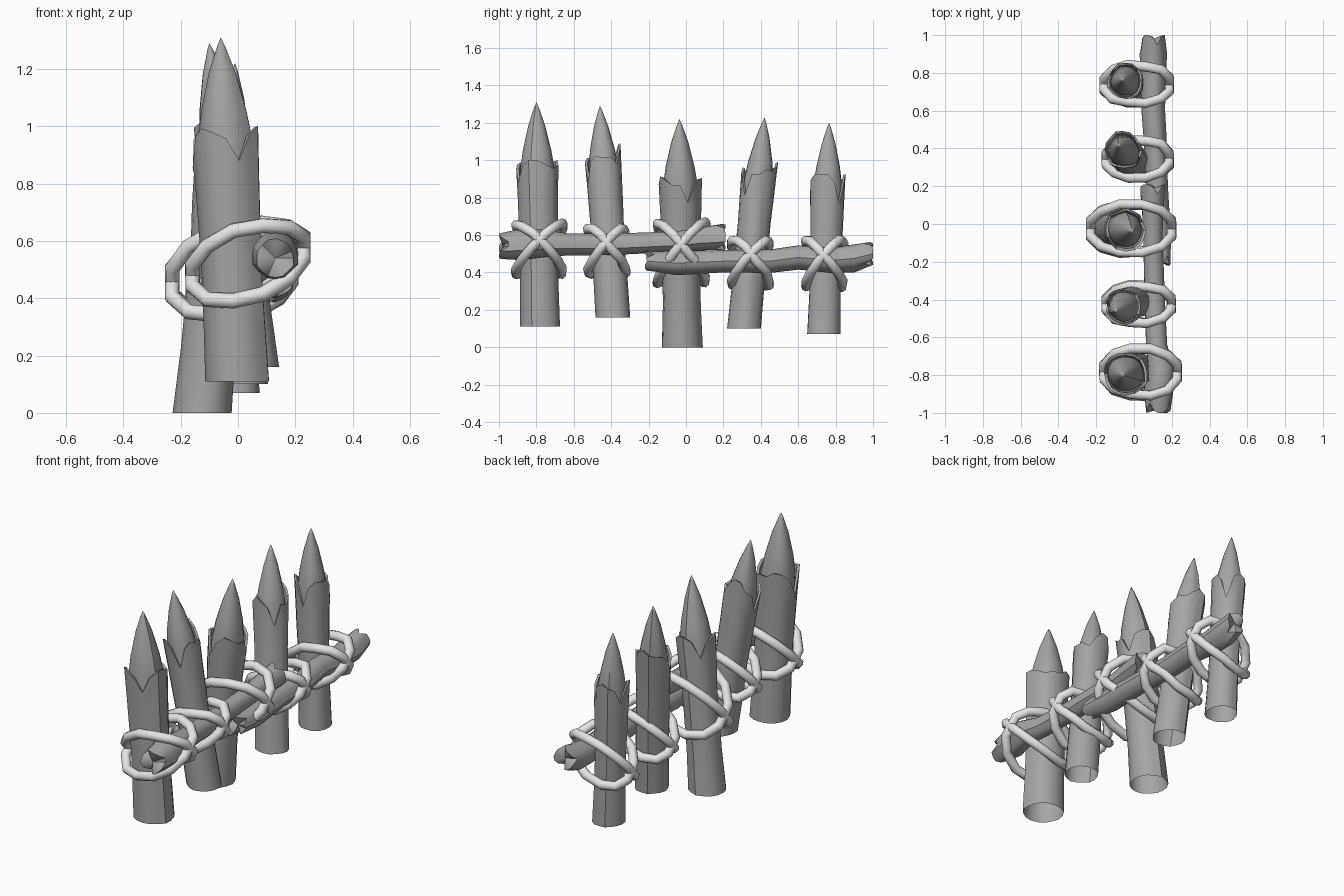
import bpy, bmesh, math, random
from mathutils import Vector

cube = bpy.data.objects.get("Cube")
if cube:
    bpy.data.objects.remove(cube)
random.seed(4)
SIDES = 16


def material(name, value):
    m = bpy.data.materials.new(name)
    m.use_nodes = True
    colour = (value, value, value, 1)
    m.diffuse_color = colour
    m.node_tree.nodes["Principled BSDF"].inputs["Base Color"].default_value = colour
    return m


wood = material("grey wood", 0.38)
rope = material("pale rope", 0.78)


def loft(bm, rings, start_tip, end_tip):
    """Skin a list of closed rings; fan an end to its tip, or leave it open."""
    loops = [[bm.verts.new(p) for p in ring] for ring in rings]
    for low, high in zip(loops, loops[1:]):
        for i in range(SIDES):
            j = (i + 1) % SIDES
            bm.faces.new((low[i], low[j], high[j], high[i]))
    for loop, tip, turn in ((loops[0], start_tip, -1), (loops[-1], end_tip, 1)):
        if tip:
            point = bm.verts.new(tip)
            for i in range(SIDES):
                bm.faces.new((loop[i], loop[(i + 1) % SIDES], point)[::turn])


def finish(bm, name):
    mesh = bpy.data.meshes.new(name)
    bm.to_mesh(mesh)
    bm.free()
    mesh.materials.append(wood)
    ob = bpy.data.objects.new(name, mesh)
    bpy.context.collection.objects.link(ob)
    bpy.ops.object.select_all(action="DESELECT")
    ob.select_set(True)
    bpy.context.view_layer.objects.active = ob
    bpy.ops.object.shade_smooth_by_angle(angle=math.radians(38))


def lumps(amount):
    """Radius factor per side, giving a hewn outline."""
    return [1 + random.uniform(-amount, amount) for _ in range(SIDES)]


def tongues():
    """Height offset per side of a torn bark edge."""
    pattern = [-1.3, 0.2, 0.6, 0.5, 0.1]
    shift = random.randrange(5)
    return [pattern[(i + shift) % 5] * random.uniform(0.05, 0.09) for i in range(SIDES)]


def stake(name, base, tip, radius, shoulder, splinter):
    base, tip = Vector(base), Vector(tip)
    height = tip.z - base.z
    outline = lumps(0.05)

    def ring(z, scale, jag=None):
        points = []
        for i in range(SIDES):
            a = math.tau * i / SIDES
            h = z + (jag[i] if jag else 0)
            c = base.lerp(tip, (h - base.z) / height)
            r = radius * scale * outline[i]
            points.append(c + Vector((math.cos(a) * r, math.sin(a) * r, 0)))
        return points

    # Bark sleeve, open below, with a torn upper edge and one taller splinter
    jag = tongues()
    for k in (3, 4, 5):
        jag[k] = max(jag[k], 0.02) + splinter * (1 if k == 4 else 0.6)
    bm = bmesh.new()
    body = [ring(base.z, 1.03)]
    for f in (0.3, 0.55, 0.8):
        body.append(ring(base.z + (shoulder - 0.1 - base.z) * f, random.uniform(0.95, 1.02)))
    body += [ring(shoulder - 0.13, 1.04), ring(shoulder, 1.09, jag),
             ring(shoulder - 0.005, 0.95, jag), ring(shoulder - 0.14, 0.8)]
    loft(bm, body, None, None)
    # Sharpened core
    low = shoulder - 0.15
    span = tip.z - low
    core = [ring(low + span * f, s)
            for f, s in ((0, 0.88), (0.3, 0.88), (0.5, 0.73), (0.76, 0.43), (0.94, 0.13))]
    loft(bm, core, None, tip)
    finish(bm, name)


def rail(name, stations):
    """Rough log along y; stations are (y, x, z, radius)."""
    outline = lumps(0.05)
    rings = []
    for n, (y, x, z, r) in enumerate(stations):
        end = -1 if n == 0 else 1 if n == len(stations) - 1 else 0
        jag = tongues()
        rings.append([Vector((x + math.cos(math.tau * i / SIDES) * r * outline[i],
                              y + end * max(-0.04, min(jag[i], 0.025)) * 0.8,
                              z - math.sin(math.tau * i / SIDES) * r * outline[i]))
                      for i in range(SIDES)])
    tips = [Vector((x, y, z)) for y, x, z, r in (stations[0], stations[-1])]
    bm = bmesh.new()
    loft(bm, rings, *tips)
    finish(bm, name)


def lashing(name, centre, half_x, half_y, half_z):
    """Two rope loops crossing around a stake and the rail, higher on the rail side."""
    for label, side in (("rising", 1), ("falling", -1)):
        curve = bpy.data.curves.new(name + "_" + label, "CURVE")
        curve.dimensions = "3D"
        curve.bevel_depth = 0.027
        curve.bevel_resolution = 2
        count = 12
        spline = curve.splines.new("POLY")
        spline.points.add(count - 1)
        spline.use_cyclic_u = True
        for i, p in enumerate(spline.points):
            a = math.tau * (i + 0.5) / count
            c, s = math.cos(a), math.sin(a)
            s = math.copysign(abs(s) ** 0.85, s)
            wob = random.uniform(-0.006, 0.006)
            p.co = (centre[0] + half_x * c, centre[1] + half_y * s + wob,
                    centre[2] + side * half_z * s + 0.05 * c + wob, 1)
        spline.use_smooth = True
        curve.materials.append(rope)
        ob = bpy.data.objects.new(name + "_" + label, curve)
        bpy.context.collection.objects.link(ob)


# Stakes: base, tip, radius, bark height, splinter height
stake("stake_1", (0.0, -0.78, 0.11), (-0.06, -0.8, 1.31), 0.108, 0.95, 0.0)
stake("stake_2", (0.05, -0.39, 0.16), (-0.1, -0.46, 1.29), 0.09, 0.98, 0.09)
stake("stake_3", (-0.125, -0.02, 0.0), (-0.01, -0.035, 1.22), 0.102, 0.86, 0.0)
stake("stake_4", (0.01, 0.31, 0.1), (-0.08, 0.42, 1.23), 0.09, 0.91, 0.06)
stake("stake_5", (-0.01, 0.735, 0.07), (-0.06, 0.765, 1.2), 0.087, 0.88, 0.0)

# Overlapping cross rails
rail("front_rail", [(-0.98, 0.13, 0.54, 0.066), (-0.88, 0.13, 0.55, 0.082),
                    (-0.76, 0.145, 0.555, 0.072), (-0.64, 0.12, 0.55, 0.058),
                    (-0.4, 0.11, 0.55, 0.056), (-0.05, 0.1, 0.565, 0.053),
                    (0.08, 0.1, 0.58, 0.06), (0.19, 0.1, 0.59, 0.068)])
rail("back_rail", [(-0.2, 0.14, 0.46, 0.052), (-0.05, 0.13, 0.45, 0.062),
                   (0.2, 0.12, 0.46, 0.057), (0.45, 0.11, 0.46, 0.06),
                   (0.6, 0.1, 0.48, 0.062), (0.78, 0.1, 0.465, 0.065),
                   (0.9, 0.1, 0.475, 0.072), (0.98, 0.1, 0.5, 0.06)])

# Rope lashings
lashing("lashing_1", (0.035, -0.785, 0.525), 0.2, 0.124, 0.122)
lashing("lashing_2", (0.025, -0.425, 0.515), 0.178, 0.1, 0.112)
lashing("lashing_3", (-0.015, -0.025, 0.505), 0.222, 0.128, 0.15)
lashing("lashing_4", (0.02, 0.345, 0.45), 0.172, 0.102, 0.108)
lashing("lashing_5", (0.015, 0.74, 0.45), 0.178, 0.1, 0.114)
